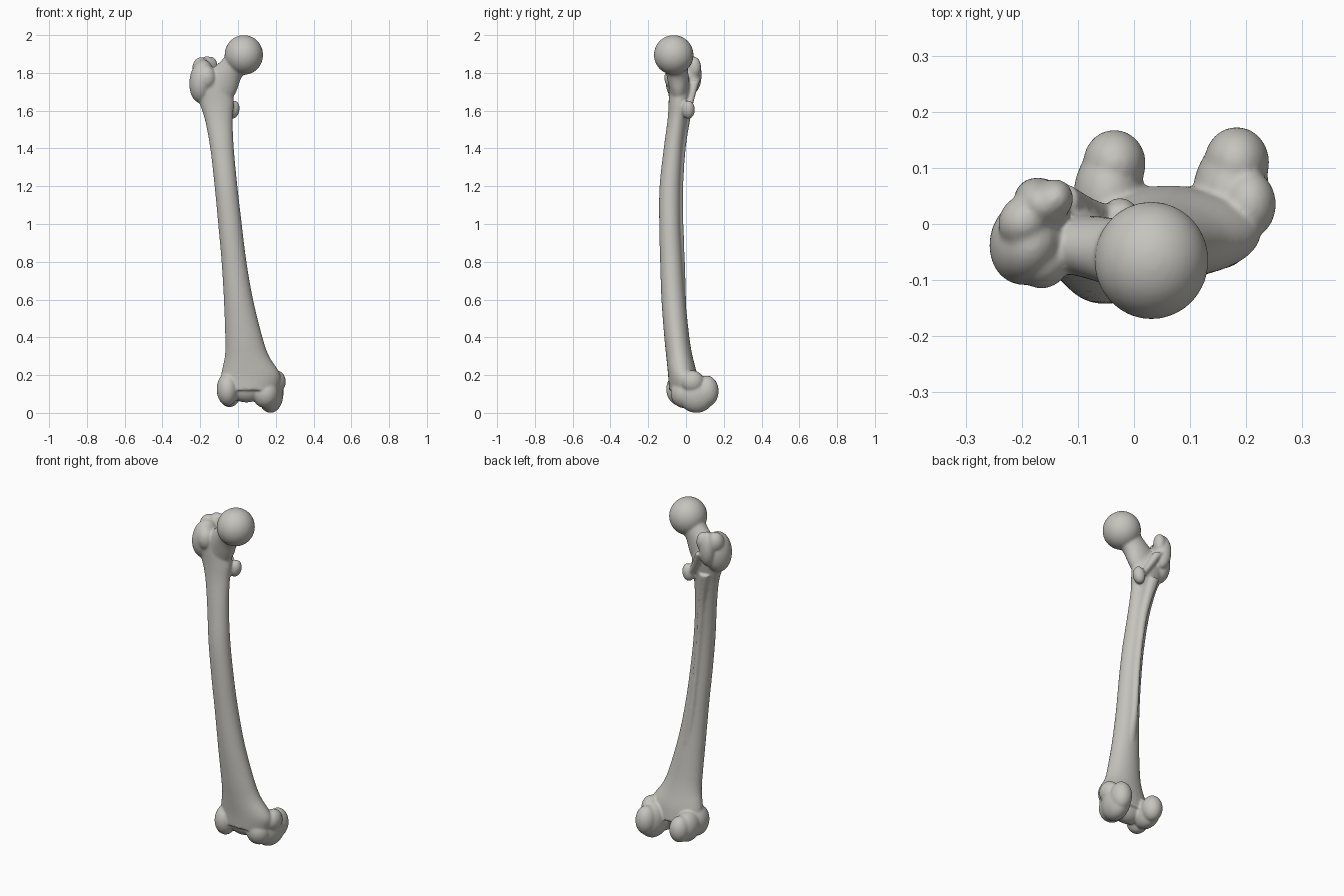
import bpy, bmesh
from math import sin, cos, pi
from mathutils import Vector, Matrix, Euler

if "Cube" in bpy.data.objects:
    bpy.data.objects.remove(bpy.data.objects["Cube"])

bone = bpy.data.materials.new("bone_grey")
bone.use_nodes = True
colour = (0.56, 0.55, 0.51, 1)
bone.diffuse_color = colour
bone.node_tree.nodes["Principled BSDF"].inputs["Base Color"].default_value = colour

bm = bmesh.new()


def blob(loc, radii, turn=(0, 0, 0)):
    """Ellipsoid mass."""
    m = Matrix.LocRotScale(Vector(loc), Euler(turn), Vector(radii))
    bmesh.ops.create_uvsphere(bm, u_segments=32, v_segments=20, radius=1, matrix=m)


def spline(rows, steps=6):
    """Smooth interpolation through rows of numbers."""
    out = []
    for i in range(len(rows) - 1):
        a, b, c, d = (rows[max(0, min(len(rows) - 1, i + k))] for k in (-1, 0, 1, 2))
        for s in range(steps):
            t = s / steps
            out.append([(2 * q + (r - p) * t + (2 * p - 5 * q + 4 * r - w) * t * t
                         + (3 * q - p - 3 * r + w) * t ** 3) / 2
                        for p, q, r, w in zip(a, b, c, d)])
    return out + [list(rows[-1])]


def loft(rows, tilt=None, sides=28):
    """Capped tube through rows of x, y, z, radius_u, radius_v."""
    u, v = Vector((1, 0, 0)), Vector((0, 1, 0))
    if tilt:
        n = Vector(tilt).normalized()
        u = v.cross(n).normalized()
        v = n.cross(u)
    rings = []
    for x, y, z, ru, rv in spline(rows):
        c = Vector((x, y, z))
        rings.append([bm.verts.new(c + u * ru * cos(2 * pi * k / sides)
                                   + v * rv * sin(2 * pi * k / sides)) for k in range(sides)])
    for a, b in zip(rings, rings[1:]):
        for k in range(sides):
            j = (k + 1) % sides
            bm.faces.new((a[k], a[j], b[j], b[k]))
    bm.faces.new(rings[0][::-1])
    bm.faces.new(rings[-1])


# Shaft: z, then its extent in x and in y
shaft = [(.12, -.09, .21, -.09, .07), (.2, -.09, .225, -.095, .06), (.3, -.07, .165, -.105, .035),
         (.4, -.068, .13, -.115, .018), (.6, -.075, .08, -.13, -.003), (.8, -.087, .045, -.137, -.018),
         (1, -.105, .02, -.142, -.028), (1.2, -.124, -.003, -.14, -.028), (1.4, -.147, -.022, -.118, -.016),
         (1.55, -.175, -.028, -.098, .004), (1.64, -.205, -.022, -.092, .02), (1.72, -.238, -.03, -.092, .03),
         (1.78, -.235, -.06, -.09, .02)]
loft([((a + b) / 2, (c + d) / 2, z, (b - a) / 2, (d - c) / 2) for z, a, b, c, d in shaft])

# Rough ridge down the back of the shaft
loft([(.03, -.01, .45, .03, .014), (-.02, -.018, .75, .018, .014), (-.045, -.029, 1, .016, .016),
      (-.065, -.03, 1.2, .016, .016), (-.09, -.015, 1.42, .02, .016), (-.13, .015, 1.62, .03, .02)])

# Neck and ball head
loft([(-.13, -.035, 1.69, .1, .05), (-.08, -.04, 1.755, .09, .055), (-.035, -.05, 1.82, .07, .06),
      (.01, -.06, 1.87, .075, .07)], tilt=(.62, -.1, .78))
blob((.031, -.065, 1.895), (.102, .105, .105))

# Greater trochanter: outer mass, front shoulder, back crest
blob((-.19, -.03, 1.755), (.066, .08, .115), (0, .1, -.3))
blob((-.165, -.065, 1.775), (.05, .05, .065))
blob((-.165, .035, 1.79), (.052, .045, .1), (0, 0, -.7))
blob((-.195, .005, 1.825), (.045, .05, .058), (0, 0, -.7))
blob((-.14, .045, 1.83), (.032, .035, .055))

# Lesser trochanter and the crest joining it to the greater one
blob((-.025, .012, 1.605), (.033, .035, .05), (0, .2, 0))
loft([(-.035, .01, 1.6, .022, .022), (-.08, .025, 1.67, .022, .022), (-.13, .045, 1.76, .03, .03)])

# Inner (left) condyle
blob((.172, .055, .1), (.068, .1, .1), (0, 0, -.1))
blob((.183, .11, .115), (.058, .063, .083))
blob((.205, .035, .165), (.048, .06, .06))
blob((.145, -.01, .105), (.07, .072, .08), (0, 0, .5))

# Outer (right) condyle
blob((-.045, .05, .115), (.063, .09, .085))
blob((-.035, .108, .118), (.056, .06, .075))
blob((-.055, -.03, .125), (.058, .075, .088))

# Kneecap groove bridging the condyles in front
blob((.045, -.01, .14), (.1, .068, .085))

bmesh.ops.recalc_face_normals(bm, faces=bm.faces)
mesh = bpy.data.meshes.new("thigh_bone")
bm.to_mesh(mesh)
bm.free()
mesh.materials.append(bone)
femur = bpy.data.objects.new("thigh_bone", mesh)
bpy.context.collection.objects.link(femur)

# Fuse the masses into one skin and soften the joins
fuse = femur.modifiers.new("fuse", "REMESH")
fuse.mode = "VOXEL"
fuse.voxel_size = 0.006
fuse.use_smooth_shade = True
soften = femur.modifiers.new("soften", "SMOOTH")
soften.factor = 0.5
soften.iterations = 10
